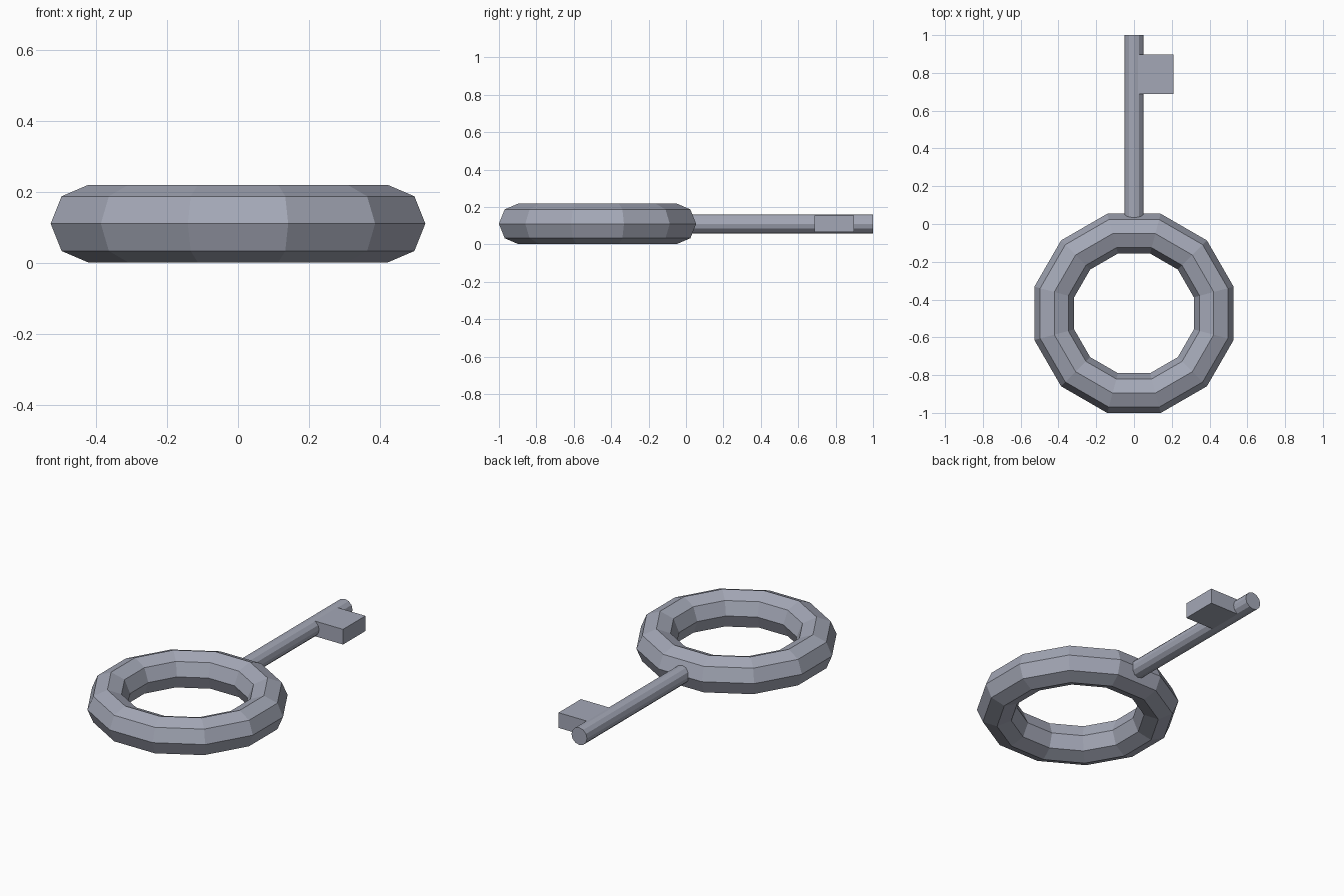
import bpy
import math
from mathutils import Matrix

cube = bpy.data.objects.get("Cube")
if cube:
    bpy.data.objects.remove(cube, do_unlink=True)

MID = 0.11      # height of the key's centre plane
RING_Y = -0.473

steel = bpy.data.materials.new("blue_grey_steel")
steel.use_nodes = True
colour = (0.37, 0.39, 0.47, 1)
steel.diffuse_color = colour
steel.node_tree.nodes["Principled BSDF"].inputs["Base Color"].default_value = colour


def finish(name):
    obj = bpy.context.object
    obj.name = name
    obj.data.materials.append(steel)
    return obj


# Ring handle: twelve segments with an octagonal section, flats facing the axes
bpy.ops.mesh.primitive_torus_add(major_segments=12, minor_segments=8,
                                 major_radius=0.437, minor_radius=0.109,
                                 location=(0, RING_Y, MID))
ring = finish("ring_handle")
ring.data.transform(Matrix.Rotation(math.radians(15), 4, "Z"))

# Shaft: round bar seated inside the ring
start, end = -0.04, 1.0
bpy.ops.mesh.primitive_cylinder_add(vertices=12, radius=0.051, depth=end - start,
                                    location=(0, (start + end) / 2, MID),
                                    rotation=(math.pi / 2, 0, 0))
finish("shaft")

# Bit: single block on the left side near the tip
bpy.ops.mesh.primitive_cube_add(size=1, location=(0.105, 0.792, MID))
bit = finish("key_bit")
bit.scale = (0.206, 0.21, 0.09)
